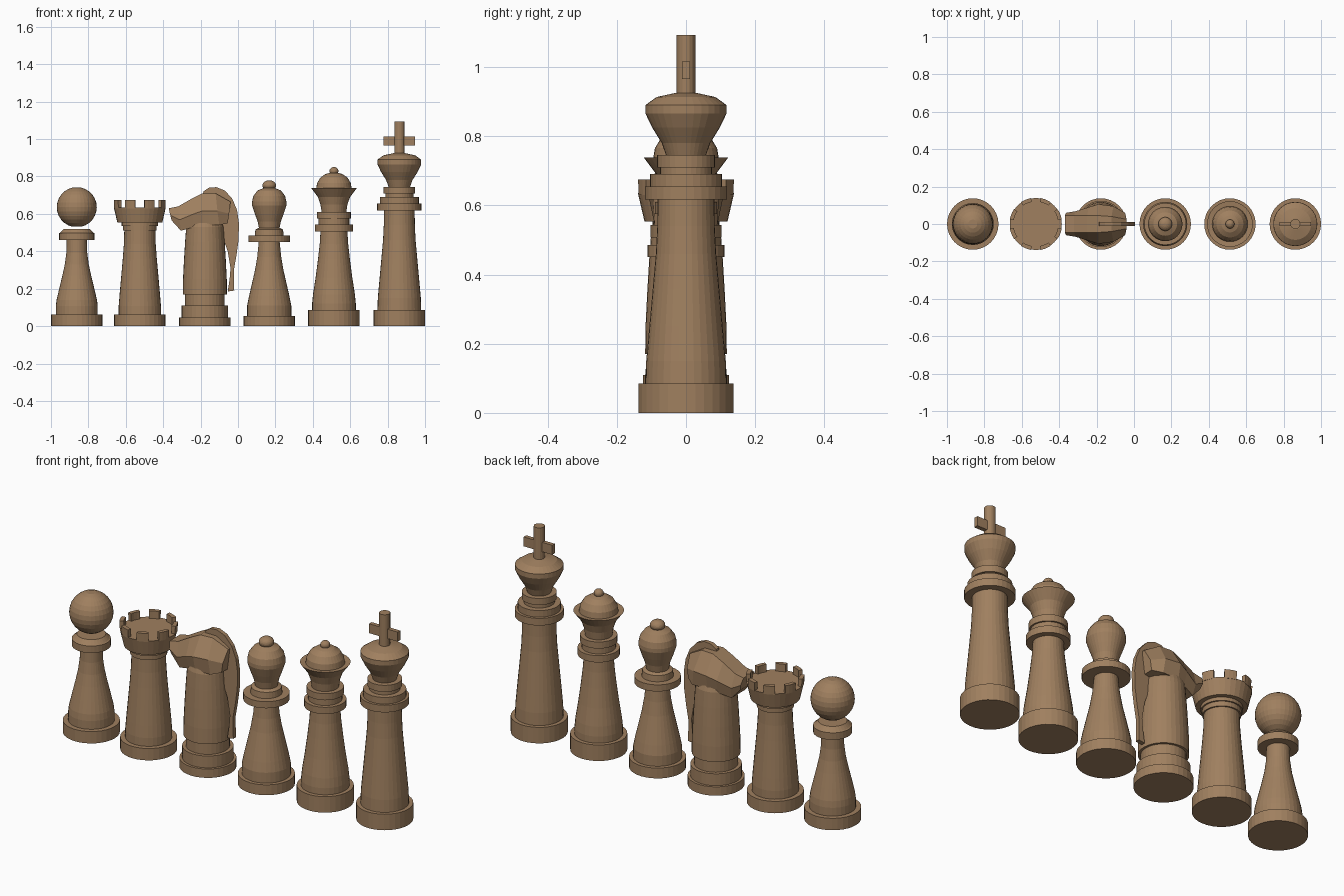
import bpy, bmesh, math

wood = bpy.data.materials.new("warm_brown_wood")
wood.diffuse_color = (0.35, 0.215, 0.115, 1)


def finish(bm, name, x):
    bmesh.ops.remove_doubles(bm, verts=bm.verts, dist=0.0005)
    bmesh.ops.recalc_face_normals(bm, faces=bm.faces)
    me = bpy.data.meshes.new(name)
    bm.to_mesh(me)
    bm.free()
    me.materials.append(wood)
    ob = bpy.data.objects.new(name, me)
    ob.location.x = x
    bpy.context.collection.objects.link(ob)
    return ob


def lathe(name, x, profile, sides=32):
    """Turn a (radius, height) profile about the vertical axis."""
    pts = [(0, profile[0][1])] + profile + [(0, profile[-1][1])]
    bm = bmesh.new()
    vs = [bm.verts.new((r, 0, z)) for r, z in pts]
    es = [bm.edges.new(p) for p in zip(vs, vs[1:])]
    bmesh.ops.spin(bm, geom=vs + es, cent=(0, 0, 0), axis=(0, 0, 1),
                   angle=2 * math.pi, steps=sides)
    return finish(bm, name, x)


def ball(name, x, z, r, squash=1.0):
    n = 14
    return lathe(name, x, [(r * math.sin(math.pi * i / n),
                            z - r * squash * math.cos(math.pi * i / n)) for i in range(1, n)])


def loft(name, x, rings):
    """Skin a chain of equal-length closed rings and cap both ends."""
    bm = bmesh.new()
    rows = [[bm.verts.new(p) for p in ring] for ring in rings]
    for a, b in zip(rows, rows[1:]):
        for i in range(len(a)):
            j = (i + 1) % len(a)
            bm.faces.new((a[i], a[j], b[j], b[i]))
    bm.faces.new(rows[0])
    bm.faces.new(rows[-1])
    return finish(bm, name, x)


PAWN, ROOK, KNIGHT, BISHOP, QUEEN, KING = -0.862, -0.525, -0.177, 0.167, 0.513, 0.8625
R = 0.1375

# Pawn
lathe("pawn_body", PAWN, [
    (R, 0), (R, .063), (.112, .063), (.112, .107), (.108, .14), (.094, .2), (.077, .27),
    (.064, .33), (.056, .39), (.054, .46), (.094, .46), (.094, .497), (.088, .5), (.07, .52)])
ball("pawn_head", PAWN, .636, .107)

# Rook
lathe("rook_body", ROOK, [
    (R, 0), (R, .063), (.113, .063), (.113, .107), (.108, .17), (.1, .26), (.091, .36),
    (.085, .44), (.083, .51), (.09, .51), (.09, .535), (.097, .535), (.097, .553),
    (.12, .553), (.139, .635)])
for k in range(8):
    mid = math.pi / 8 + k * math.pi / 4
    rings = []
    for i in range(4):
        a = mid + math.radians(-12 + 8 * i)
        rings.append([(r * math.cos(a), r * math.sin(a), z)
                      for r, z in ((.12, .63), (.139, .63), (.141, .675), (.12, .675))])
    loft("rook_battlement", ROOK, rings)

# Knight: turned body, lofted head, thin mane plate
lathe("knight_body", KNIGHT, [
    (R, 0), (R, .047), (.124, .047), (.124, .11), (.106, .11), (.106, .17), (.118, .17),
    (.117, .25), (.112, .35), (.106, .45), (.1, .53), (.09, .56)])
# stations: top x, top z, bottom x, bottom z, half widths at top, middle, bottom
stations = [(-.37, .63, -.355, .565, .045, .06, .05),
            (-.32, .64, -.305, .51, .045, .068, .055),
            (-.25, .68, -.235, .53, .045, .09, .075),
            (-.19, .71, -.19, .54, .045, .106, .09),
            (-.12, .71, -.10, .54, .04, .095, .09),
            (-.04, .665, -.055, .55, .025, .06, .06)]
rings = []
for tx, tz, bx, bz, wt, wm, wb in stations:
    mx, mz = (tx + bx) / 2, tz * .45 + bz * .55
    rings.append([(tx, -wt, tz), (mx, -wm, mz), (bx, -wb, bz),
                  (bx, wb, bz), (mx, wm, mz), (tx, wt, tz)])
loft("knight_head", 0, rings)
mane = [(-.19, .69), (-.185, .72), (-.155, .74), (-.115, .743), (-.07, .725), (-.03, .68),
        (-.005, .62), (.005, .55), (.003, .46), (-.008, .38), (-.022, .3), (-.02, .19),
        (-.055, .185), (-.045, .25), (-.04, .31), (-.055, .4), (-.09, .5), (-.1, .6)]
loft("knight_mane", 0, [[(x, y, z) for x, z in mane] for y in (-.011, .011)])

# Bishop
lathe("bishop_body", BISHOP, [
    (R, 0), (R, .055), (.118, .055), (.118, .11), (.108, .16), (.092, .23), (.076, .3),
    (.064, .37), (.056, .45), (.112, .45), (.112, .485), (.077, .485), (.074, .517),
    (.055, .525), (.062, .56), (.077, .6), (.092, .645), (.092, .665), (.085, .695),
    (.063, .725), (.03, .738)])
ball("bishop_finial", BISHOP, .752, .037, .75)

# Queen
lathe("queen_body", QUEEN, [
    (R, 0), (R, .085), (.117, .085), (.117, .12), (.112, .17), (.098, .26), (.085, .36),
    (.076, .44), (.072, .507), (.102, .507), (.102, .543), (.082, .543), (.082, .575),
    (.09, .575), (.09, .61), (.066, .61), (.072, .65), (.086, .69), (.122, .738),
    (.095, .735), (.09, .765), (.072, .795), (.045, .813), (.02, .82)])
ball("queen_finial", QUEEN, .829, .024, .9)

# King
lathe("king_body", KING, [
    (R, 0), (R, .085), (.117, .085), (.115, .15), (.106, .25), (.096, .36), (.087, .46),
    (.083, .54), (.082, .617), (.118, .617), (.118, .655), (.104, .655), (.104, .69),
    (.075, .69), (.075, .71), (.084, .71), (.084, .745), (.058, .745), (.07, .78),
    (.098, .825), (.117, .865), (.117, .89), (.085, .913), (.03, .925)])
lathe("king_cross_post", KING, [(.027, .91), (.027, 1.093)], 16)
bar = [(-.084, .965), (.084, .965), (.084, 1.015), (-.084, 1.015)]
loft("king_cross_bar", KING, [[(x, y, z) for x, z in bar] for y in (-.011, .011)])
